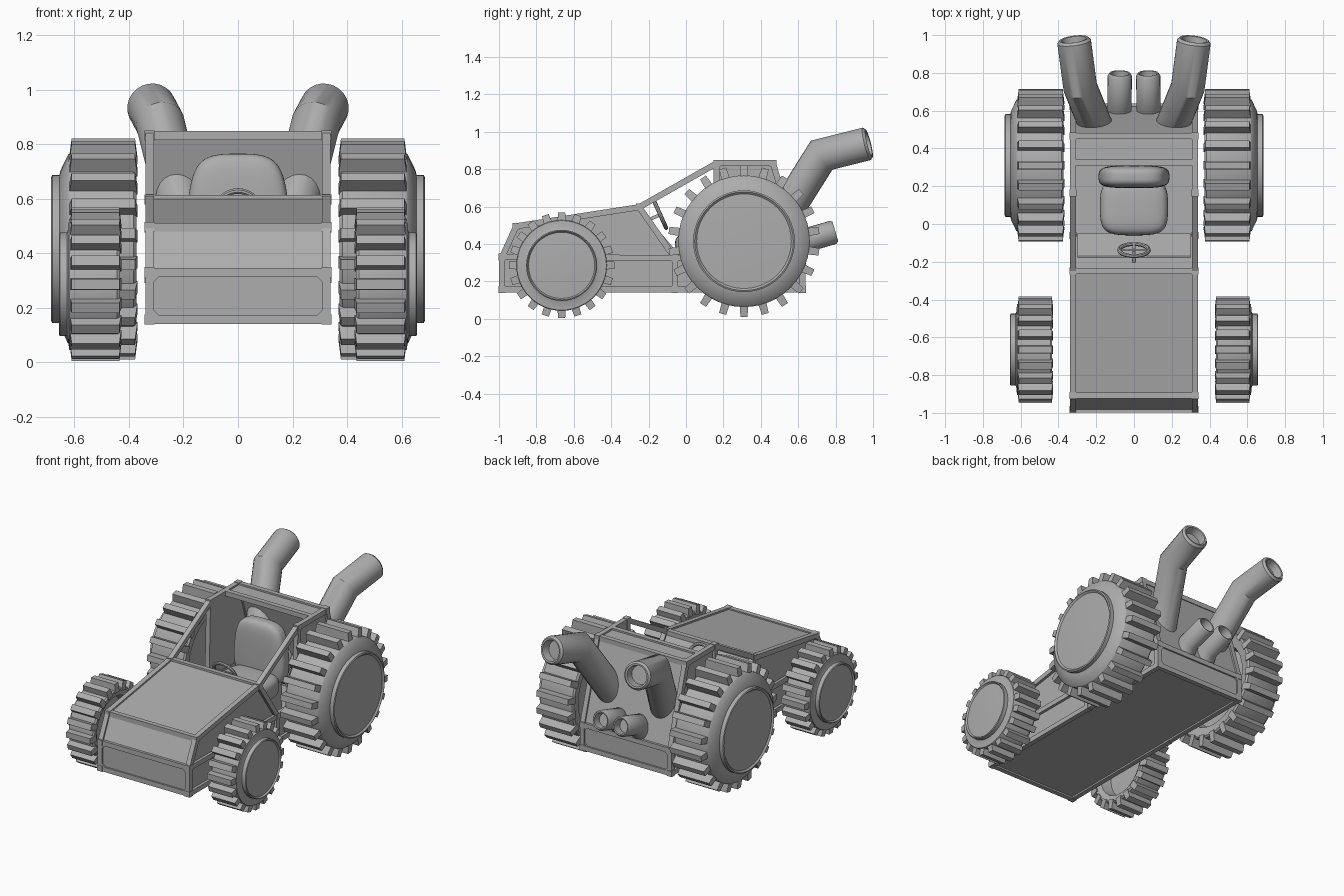
import bpy, bmesh, math
from mathutils import Vector, Matrix

if "Cube" in bpy.data.objects:
    bpy.data.objects.remove(bpy.data.objects["Cube"])

grey = bpy.data.materials.new("plain_grey")
grey.diffuse_color = (0.42, 0.42, 0.42, 1)
grey.use_nodes = True
grey.node_tree.nodes["Principled BSDF"].inputs["Base Color"].default_value = grey.diffuse_color


def finish(name, bm, mirror=False, smooth=35, subsurf=0):
    bmesh.ops.recalc_face_normals(bm, faces=bm.faces)
    me = bpy.data.meshes.new(name)
    bm.to_mesh(me)
    bm.free()
    me.materials.append(grey)
    if smooth:
        me.polygons.foreach_set("use_smooth", [True] * len(me.polygons))
        if not subsurf:
            me.set_sharp_from_angle(angle=math.radians(smooth))
    ob = bpy.data.objects.new(name, me)
    bpy.context.collection.objects.link(ob)
    if mirror:
        ob.modifiers.new("mirror", 'MIRROR').use_mirror_merge = False
    if subsurf:
        ob.modifiers.new("round", 'SUBSURF').levels = subsurf
        ob.modifiers["round"].render_levels = subsurf
    return ob


def box(bm, matrix, size, taper=1.0):
    """Box whose local +z end can be tapered."""
    vs = bmesh.ops.create_cube(bm, size=1)["verts"]
    for v in vs:
        k = taper if v.co.z > 0 else 1
        v.co = matrix @ Vector((v.co.x * size[0] * (1 + k) / 2, v.co.y * size[1] * k, v.co.z * size[2]))


def bar(bm, p, q, w, h):
    p, q = Vector(p), Vector(q)
    rot = (q - p).to_track_quat('X', 'Z').to_matrix().to_4x4()
    box(bm, Matrix.Translation((p + q) / 2) @ rot, ((q - p).length, w, h))


def prism(name, poly, x0, x1, mirror=False):
    bm = bmesh.new()
    f = bm.faces.new([bm.verts.new((x0, y, z)) for y, z in poly])
    ext = bmesh.ops.extrude_face_region(bm, geom=[f])["geom"]
    for v in ext:
        if isinstance(v, bmesh.types.BMVert):
            v.co.x = x1
    finish(name, bm, mirror, smooth=0)


def skin(bm, rings, cap_ends=True):
    n = len(rings[0])
    vr = [[bm.verts.new(p) for p in r] for r in rings]
    for a, b in zip(vr, vr[1:]):
        for i in range(n):
            j = (i + 1) % n
            bm.faces.new((a[i], a[j], b[j], b[i]))
    if cap_ends:
        bm.faces.new(vr[0])
        bm.faces.new(vr[-1])


# Wheels: turned tyre with domed hub, recessed inside, and a ring of lugs
def wheel(name, y, z, r_out, r_tyre, r_hub, x0, x1, x_hub, lugs):
    prof = [(x0 + 0.09, r_tyre * 0.72), (x0 + 0.02, r_tyre * 0.78), (x0 + 0.005, r_tyre * 0.97),
            (x0 + 0.015, r_tyre), (x1 - 0.005, r_tyre), (x1 + 0.003, r_tyre * 0.985),
            (x_hub - 0.035, r_hub * 1.07), (x_hub - 0.03, r_hub), (x_hub - 0.004, r_hub),
            (x_hub, r_hub * 0.97), (x_hub - 0.01, r_hub * 0.93), (x_hub - 0.004, r_hub * 0.4)]
    seg = 48
    bm = bmesh.new()
    skin(bm, [[(x, y + r * math.cos(math.tau * i / seg), z + r * math.sin(math.tau * i / seg))
               for i in range(seg)] for x, r in prof])
    finish(name, bm, mirror=True)
    bm = bmesh.new()
    h = r_out - r_tyre + 0.02
    for i in range(lugs):
        m = (Matrix.Translation(((x0 + x1) / 2, y, z)) @ Matrix.Rotation(math.tau * i / lugs, 4, 'X')
             @ Matrix.Translation((0, 0, r_out - h / 2)))
        box(bm, m, (x1 - x0, 0.045, h), 0.85)
    finish(name + "_lugs", bm, mirror=True, smooth=0)


wheel("rear_wheel", 0.31, 0.415, 0.405, 0.352, 0.272, 0.368, 0.62, 0.685, 22)
wheel("front_wheel", -0.665, 0.286, 0.282, 0.243, 0.19, 0.428, 0.617, 0.657, 20)

# Tubular frame: named corner points (y, z) of the side outline
P = dict(A=(-.983, .157), B=(-.983, .33), C=(-.908, .495), D=(-.25, .597), E=(.165, .832),
         F=(.465, .832), G=(.622, .31), H=(.622, .157), K=(-.06, .325), L=(-.06, .157),
         M=(.15, .32), N=(.325, .832))
X, T = 0.324, 0.032
bm = bmesh.new()
for a, b in "AB BC CD DE EF FG GH HA BK DK KL KG EM".split():
    bar(bm, (X, *P[a]), (X, *P[b]), T, T)
for k in "ABCDEFGHKL":
    box(bm, Matrix.Translation((X, *P[k])), (0.037, 0.037, 0.037))
finish("side_frame", bm, mirror=True, smooth=0)

bm = bmesh.new()
for k in "ABCDFGHN":
    bar(bm, (-X, *P[k]), (X, *P[k]), T, T)
finish("cross_bars", bm, smooth=0)

# Corner gussets on the front and rear faces
bm = bmesh.new()
for k, dz in (("A", 1), ("B", -1), ("G", -1), ("H", 1)):
    y, z = P[k]
    tri = [(X, z), (X - 0.05, z), (X, z + 0.05 * dz)]
    lo = [bm.verts.new((x, y - 0.015, zz)) for x, zz in tri]
    hi = [bm.verts.new((x, y + 0.015, zz)) for x, zz in tri]
    bm.faces.new(lo)
    bm.faces.new(hi)
    for i in range(3):
        j = (i + 1) % 3
        bm.faces.new((lo[i], lo[j], hi[j], hi[i]))
finish("gussets", bm, mirror=True, smooth=0)

# Side skins
prism("nose_side_panel", [P[k] for k in "ABCDKL"], 0.312, 0.322, True)
prism("sill_panel", [P[k] for k in "LKGH"], 0.312, 0.322, True)
prism("rear_side_panel", [P[k] for k in "MEFG"], 0.312, 0.322, True)

# Skins that run across the body
for name, a, b in (("lower_nose_panel", "A", "B"), ("upper_nose_panel", "B", "C"), ("hood", "C", "D"),
                   ("firewall", "D", "K"), ("roof", "N", "F"), ("cab_back", "F", "G"),
                   ("tail_panel", "G", "H"), ("floor", "A", "H")):
    bm = bmesh.new()
    bar(bm, (0, *P[a]), (0, *P[b]), 0.01, 0.01)
    for v in bm.verts:
        v.co.x = math.copysign(0.315, v.co.x)
    finish(name, bm, smooth=0)

# Dashboard ledge
prism("dashboard", [(-.2, .5), (-.17, .5), (-.05, .36), (-.05, .33), (-.1, .33)], -0.3, 0.3)


# Seat: softly rounded blocks
def cushion(name, loc, size, narrow=0.0):
    bm = bmesh.new()
    bmesh.ops.create_cube(bm, size=1)
    bmesh.ops.subdivide_edges(bm, edges=bm.edges[:], cuts=1, use_grid_fill=True)
    for v in bm.verts:
        k = 1 - narrow * max(0, v.co.z * 2)
        v.co = Vector((v.co.x * size[0] * k, v.co.y * size[1], v.co.z * size[2])) + Vector(loc)
    finish(name, bm, subsurf=3)


cushion("seat_cushion", (0, 0.09, 0.38), (0.36, 0.30, 0.16))
cushion("seat_back", (0, 0.25, 0.56), (0.38, 0.12, 0.41), 0.15)
prism("seat_base", [(-.02, .155), (.28, .155), (.28, .36), (-.02, .36)], -0.13, 0.13)

# Steering wheel and column
c, axis = Vector((0, -0.138, 0.557)), Vector((0, 0.91, 0.41)).normalized()
up = Vector((1, 0, 0)).cross(axis)
bm = bmesh.new()
rings = []
for i in range(25):
    a = math.tau * i / 24
    d = Vector((math.cos(a), 0, 0)) + up * math.sin(a)
    rings.append([c + d * (0.078 + 0.011 * math.cos(math.tau * j / 8)) + axis * 0.011 * math.sin(math.tau * j / 8)
                  for j in range(8)])
skin(bm, rings, cap_ends=False)
bmesh.ops.remove_doubles(bm, verts=bm.verts, dist=1e-5)
bar(bm, c - Vector((0.075, 0, 0)), c + Vector((0.075, 0, 0)), 0.012, 0.016)
bar(bm, c, c - up * 0.075, 0.016, 0.012)
bar(bm, c, c - axis * 0.1, 0.018, 0.018)
finish("steering_wheel", bm)


# Exhausts: mitred tubes with a chamfered lip and hollow mouth
def exhaust(name, path, r, seg=24):
    pts = [Vector(p) for p in path]
    dirs = [(b - a).normalized() for a, b in zip(pts, pts[1:])]
    t = dirs[0]
    u = t.cross(Vector((1, 0, 0))).normalized()
    v = t.cross(u)
    ang = [math.tau * i / seg for i in range(seg)]
    ring = [pts[0] + (u * math.cos(a) + v * math.sin(a)) * r for a in ang]
    rings = [ring]
    for i, p in enumerate(pts[1:], 1):
        t = dirs[i - 1]
        n = (t + dirs[i]).normalized() if i < len(dirs) else t
        ring = [q + t * ((p - q).dot(n) / t.dot(n)) for q in ring]
        rings.append(ring)
    end, t = pts[-1], dirs[-1]
    for scale, off in ((0.86, 0.014), (0.74, 0.012), (0.66, -0.04)):
        rings.append([end + (q - end) * scale + t * off for q in ring])
    bm = bmesh.new()
    skin(bm, rings)
    finish(name, bm, mirror=True, smooth=40)


exhaust("large_exhaust", [(0.17, 0.44, 0.42), (0.285, 0.725, 0.875), (0.317, 0.965, 0.935)], 0.09)
exhaust("small_exhaust", [(0.078, 0.50, 0.24), (0.077, 0.625, 0.415), (0.075, 0.785, 0.462)], 0.064)
